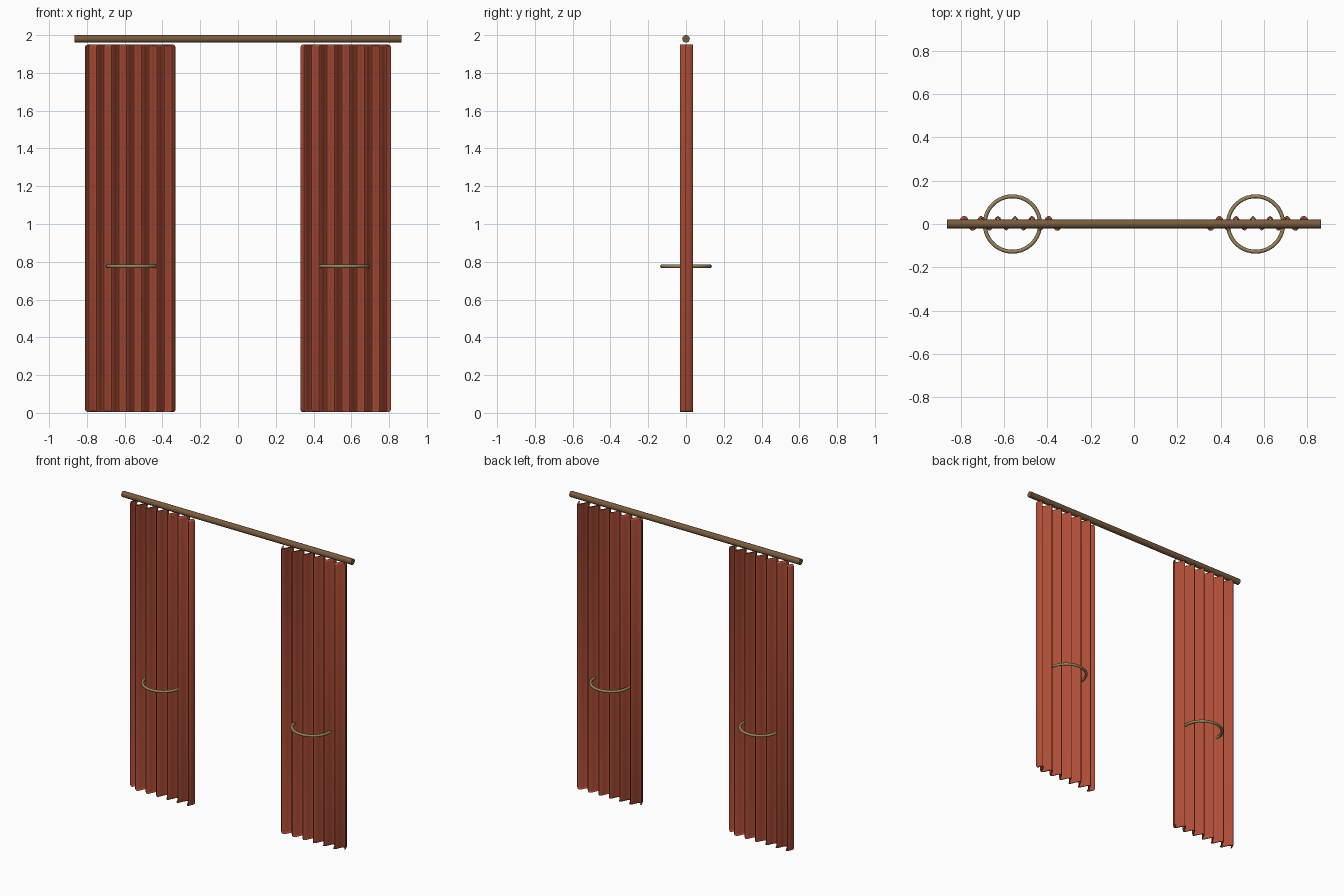
import bpy, bmesh, math

if "Cube" in bpy.data.objects:
    bpy.data.objects.remove(bpy.data.objects["Cube"])


def material(name, rgb):
    m = bpy.data.materials.new(name)
    m.diffuse_color = (*rgb, 1)
    m.use_nodes = True
    m.node_tree.nodes["Principled BSDF"].inputs["Base Color"].default_value = m.diffuse_color
    return m


RED = material("curtain red", (0.42, 0.075, 0.038))
WOOD = material("rod brown", (0.19, 0.105, 0.048))
BRASS = material("dull brass", (0.32, 0.23, 0.11))


def finish(ob, name, mat, angle=40):
    ob.name = name
    ob.data.materials.append(mat)
    bpy.ops.object.select_all(action='DESELECT')
    ob.select_set(True)
    bpy.context.view_layer.objects.active = ob
    bpy.ops.object.shade_smooth_by_angle(angle=math.radians(angle))


# Pleated panel: closed wavy strip, extruded upward with softened outer corners
def curtain(side, name):
    folds, per, width, half = 6, 8, 0.48, 0.005
    n = folds * per
    bm = bmesh.new()
    rows = []
    for z, inset in ((0.005, 0.012), (0.009, 0.004), (0.018, 0),
                     (1.936, 0), (1.945, 0.004), (1.949, 0.012)):
        front, back = [], []
        for i in range(n + 1):
            t = i / n
            x = 0.81 - inset - t * (width - 2 * inset)
            y = 0.003 + 0.029 * math.sin(2 * math.pi * folds * t)
            front.append(bm.verts.new((side * x, y - half, z)))
            back.append(bm.verts.new((side * x, y + half, z)))
        rows.append(front + back[::-1])
    m = len(rows[0])
    for a, b in zip(rows, rows[1:]):
        for i in range(m):
            j = (i + 1) % m
            bm.faces.new((a[i], a[j], b[j], b[i]))
    for r in (rows[0], rows[-1]):
        for i in range(n):
            bm.faces.new((r[i], r[i + 1], r[m - 2 - i], r[m - 1 - i]))
    bmesh.ops.recalc_face_normals(bm, faces=bm.faces)
    me = bpy.data.meshes.new(name)
    bm.to_mesh(me)
    bm.free()
    ob = bpy.data.objects.new(name, me)
    bpy.context.collection.objects.link(ob)
    finish(ob, name, RED, 50)


# Rod
bpy.ops.mesh.primitive_cylinder_add(vertices=20, radius=0.02, depth=1.73,
                                    location=(0, 0, 1.98), rotation=(0, math.pi / 2, 0))
finish(bpy.context.object, "curtain_rod", WOOD)

# Curtains and their tieback rings
for side, label in ((-1, "left"), (1, "right")):
    curtain(side, label + "_curtain")
    bpy.ops.mesh.primitive_torus_add(location=(side * 0.562, 0, 0.776), major_radius=0.128,
                                     minor_radius=0.009, major_segments=40, minor_segments=10)
    finish(bpy.context.object, label + "_tieback", BRASS, 60)
